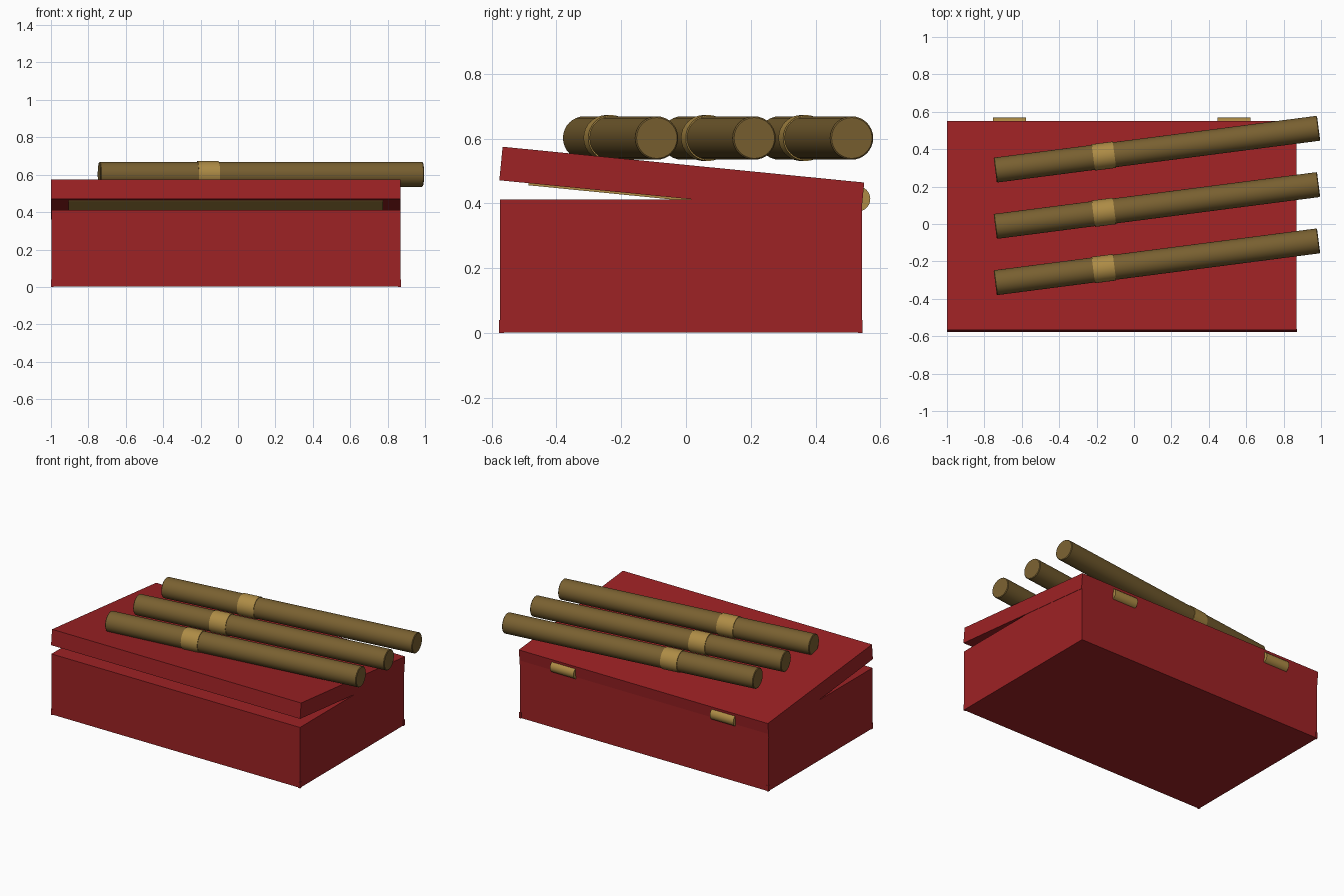
import bpy
import math
from mathutils import Vector

if "Cube" in bpy.data.objects:
    bpy.data.objects.remove(bpy.data.objects["Cube"])


def material(name, rgb):
    m = bpy.data.materials.new(name)
    m.diffuse_color = (*rgb, 1)
    m.use_nodes = True
    m.node_tree.nodes["Principled BSDF"].inputs["Base Color"].default_value = m.diffuse_color
    return m


RED = material("lacquer red", (0.34, 0.016, 0.018))
BROWN = material("tobacco brown", (0.19, 0.117, 0.03))
GOLD = material("gold", (0.42, 0.26, 0.06))


def bevel(ob, width):
    mod = ob.modifiers.new("edge bevel", 'BEVEL')
    mod.width = width
    mod.segments = 1
    mod.limit_method = 'ANGLE'


def block(name, centre, size, mat, tilt=0.0, edge=0.0):
    bpy.ops.mesh.primitive_cube_add(size=1, location=centre, rotation=(tilt, 0, 0))
    ob = bpy.context.object
    ob.name = name
    ob.scale = size
    bpy.ops.object.transform_apply(location=False, rotation=False, scale=True)
    ob.data.materials.append(mat)
    if edge:
        bevel(ob, edge)
    return ob


def rod(name, start, end, radius, mat, edge=0.0):
    a, b = Vector(start), Vector(end)
    bpy.ops.mesh.primitive_cylinder_add(vertices=32, radius=radius,
                                        depth=(b - a).length, location=(a + b) / 2)
    ob = bpy.context.object
    ob.name = name
    ob.rotation_euler = (b - a).to_track_quat('Z', 'Y').to_euler()
    ob.data.materials.append(mat)
    bpy.ops.object.shade_smooth_by_angle(angle=math.radians(30))
    if edge:
        bevel(ob, edge)
    return ob


# Box body with small corner guards at its base
CX, CY = -0.065, -0.016
block("box_body", (CX, CY, 0.207), (1.866, 1.118, 0.41), RED)
for sx in (-1, 1):
    for sy in (-1, 1):
        block("corner_guard", (CX + sx * 0.928, CY + sy * 0.554, 0.02),
              (0.015, 0.015, 0.04), RED)

# Lid, propped open at the front
tilt = -math.radians(5.65)
up = Vector((0, -math.sin(tilt), math.cos(tilt)))
lid_centre = Vector((CX, -0.013, 0.468))
block("lid", lid_centre, (1.87, 1.122, 0.104), RED, tilt)

# Lining plate under the lid
block("lid_lining", lid_centre - up * 0.054, (1.68, 0.94, 0.009), GOLD, tilt)

# Hinge barrels on the back
for x in (-0.665, 0.535):
    rod("hinge", (x - 0.088, 0.53, 0.414), (x + 0.088, 0.53, 0.414), 0.039, GOLD)

# Three rolls with gold bands lying across the lid
for i in range(3):
    y = 0.288 - 0.301 * i
    start = Vector((-0.742, y, 0.602))
    end = Vector((0.987, y + 0.224, 0.602))
    axis = (end - start).normalized()
    rod("roll", start, end, 0.067, BROWN, 0.004)
    middle = start.lerp(end, 0.336)
    rod("roll_band", middle - axis * 0.057, middle + axis * 0.057, 0.071, GOLD)
